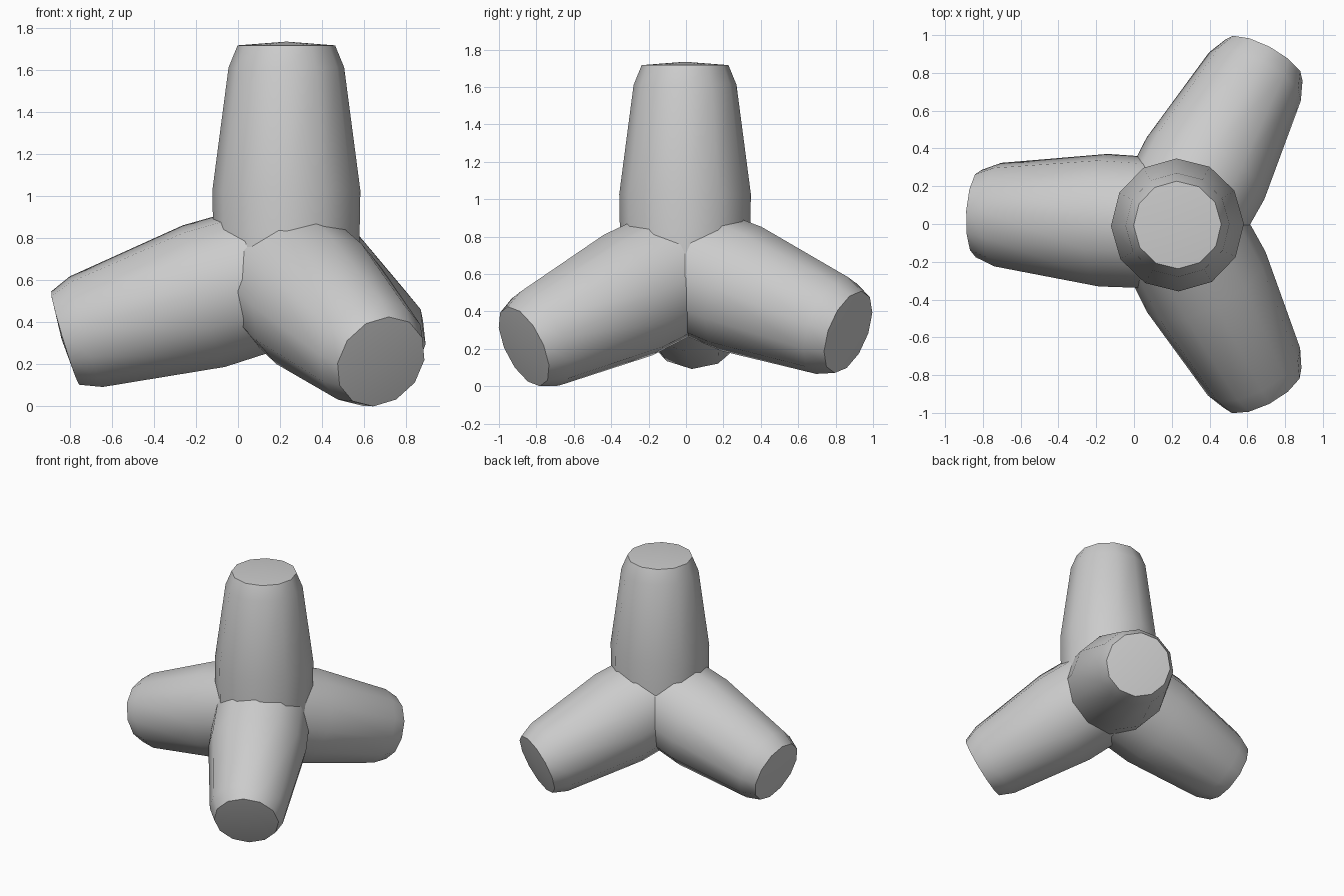
import bpy, bmesh, math
from mathutils import Vector

if "Cube" in bpy.data.objects:
    bpy.data.objects.remove(bpy.data.objects["Cube"])

HUB = Vector((0.22, 0.0, 0.64))
SIDES = 12


def make_leg(name, tip, hub=HUB, phase=0.0):
    """Tapered twelve-sided leg from the hub to the tip, with a bevelled, barely domed end."""
    axis = Vector(tip) - hub
    length = axis.length
    # distance along the leg, radius
    profile = [(0.0, 0.345), (length - 0.69, 0.352),
               (length - 0.105, 0.275), (length, 0.232)]
    bm = bmesh.new()
    rings = []
    for t, r in profile:
        ring = []
        for i in range(SIDES):
            a = 2 * math.pi * i / SIDES + phase
            ring.append(bm.verts.new((r * math.cos(a), r * math.sin(a), t)))
        rings.append(ring)
    for low, high in zip(rings, rings[1:]):
        for i in range(SIDES):
            j = (i + 1) % SIDES
            bm.faces.new((low[i], low[j], high[j], high[i]))
    bm.faces.new(rings[0][::-1])
    # shallow dome on the end
    apex = bm.verts.new((0, 0, length + 0.018))
    for i in range(SIDES):
        bm.faces.new((rings[-1][i], rings[-1][(i + 1) % SIDES], apex))
    mesh = bpy.data.meshes.new(name)
    bm.to_mesh(mesh)
    bm.free()
    ob = bpy.data.objects.new(name, mesh)
    bpy.context.collection.objects.link(ob)
    ob.rotation_mode = 'QUATERNION'
    ob.rotation_quaternion = Vector((0, 0, 1)).rotation_difference(axis)
    ob.location = hub
    return ob


# One upright leg and three splayed feet
legs = [
    make_leg("upright_leg", (0.23, -0.005, 1.717), Vector((0.23, -0.005, 0.64)), math.radians(1)),
    make_leg("left_leg", (-0.822, 0.055, 0.325)),
    make_leg("front_leg", (0.68, -0.867, 0.213)),
    make_leg("back_leg", (0.687, 0.867, 0.29)),
]

# Smooth sides with crisp end rims
bpy.ops.object.select_all(action='DESELECT')
for ob in legs:
    ob.select_set(True)
bpy.context.view_layer.objects.active = legs[0]
bpy.ops.object.shade_smooth_by_angle(angle=math.radians(40))
